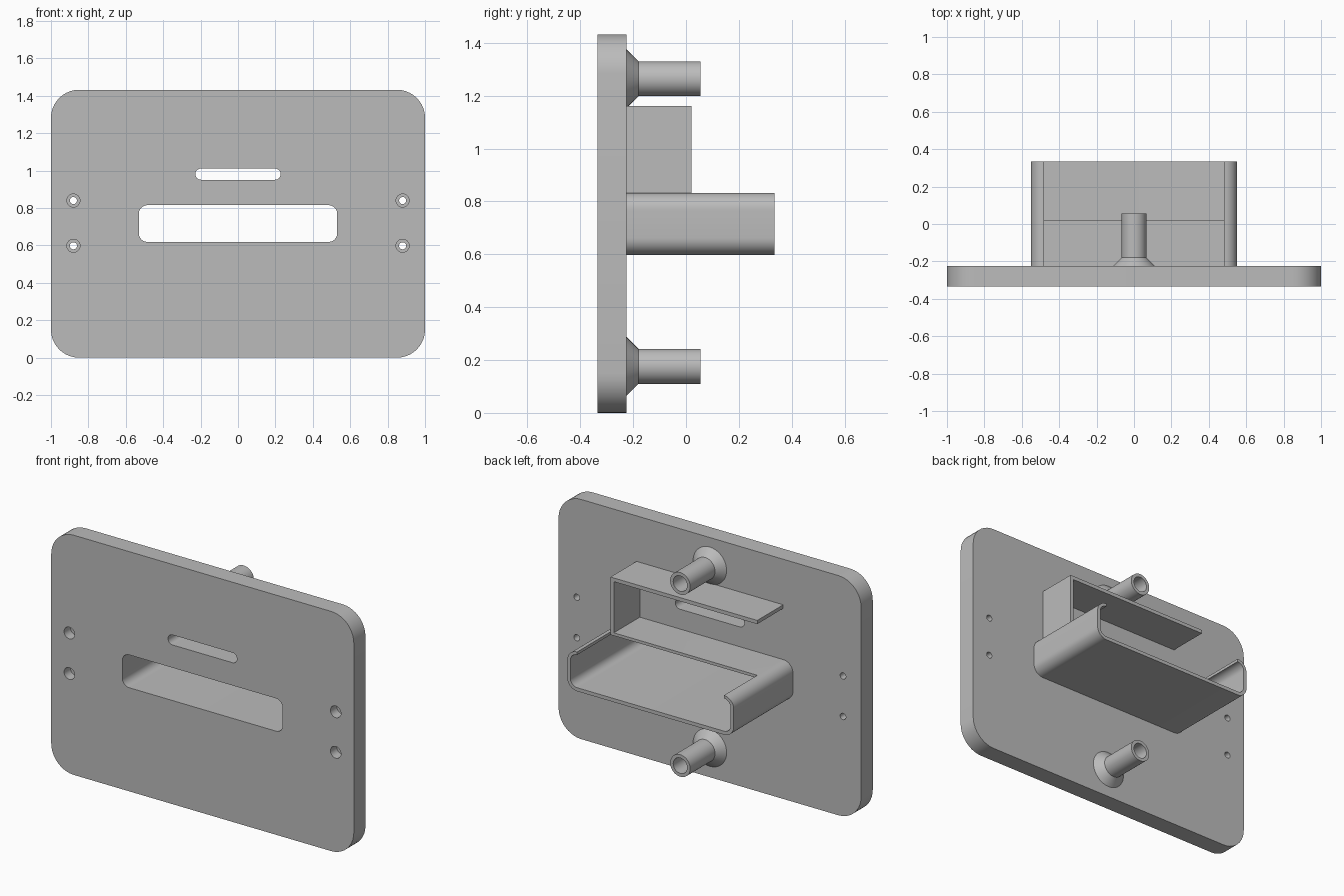
import bpy, bmesh
from math import cos, sin, pi

if "Cube" in bpy.data.objects:
    bpy.data.objects.remove(bpy.data.objects["Cube"], do_unlink=True)

grey = bpy.data.materials.new("plain grey")
grey.use_nodes = True
grey.diffuse_color = (0.5, 0.5, 0.5, 1)
grey.node_tree.nodes["Principled BSDF"].inputs["Base Color"].default_value = grey.diffuse_color

FRONT, BACK = -0.335, -0.225      # plate faces along y
BOX_END, TRAY_END = 0.02, 0.335   # rear ends of the shelf and the tray


def finish(bm, name):
    bmesh.ops.remove_doubles(bm, verts=bm.verts, dist=0.0005)
    bmesh.ops.recalc_face_normals(bm, faces=bm.faces)
    mesh = bpy.data.meshes.new(name)
    bm.to_mesh(mesh)
    bm.free()
    mesh.materials.append(grey)
    obj = bpy.data.objects.new(name, mesh)
    bpy.context.collection.objects.link(obj)
    return obj


def rounded(x, z, w, h, r, steps=10):
    """Rounded rectangle in the xz plane; a circle when r is half of w and h."""
    pts = []
    for q, (sx, sz) in enumerate([(1, 1), (-1, 1), (-1, -1), (1, -1)]):
        for i in range(steps + 1):
            a = (q + i / steps) * pi / 2
            p = (x + sx * (w / 2 - r) + r * cos(a), z + sz * (h / 2 - r) + r * sin(a))
            if not pts or abs(p[0] - pts[-1][0]) + abs(p[1] - pts[-1][1]) > 0.0005:
                pts.append(p)
    if abs(pts[0][0] - pts[-1][0]) + abs(pts[0][1] - pts[-1][1]) < 0.0005:
        pts.pop()
    return pts


def prism(name, outline, y0, y1):
    bm = bmesh.new()
    face = bm.faces.new([bm.verts.new((x, y0, z)) for x, z in outline])
    ext = bmesh.ops.extrude_face_region(bm, geom=[face], use_keep_orig=True)
    verts = [v for v in ext["geom"] if isinstance(v, bmesh.types.BMVert)]
    bmesh.ops.translate(bm, verts=verts, vec=(0, y1 - y0, 0))
    return finish(bm, name)


def lathe(name, profile, z, steps=40):
    """Turn a (radius, y) profile around the y axis at height z."""
    bm = bmesh.new()
    rings = [[bm.verts.new((r * cos(2 * pi * i / steps), y, z + r * sin(2 * pi * i / steps)))
              for i in range(steps)] for r, y in profile]
    for a, b in zip(rings, rings[1:]):
        for i in range(steps):
            j = (i + 1) % steps
            bm.faces.new((a[i], a[j], b[j], b[i]))
    return finish(bm, name)


def activate(obj):
    bpy.ops.object.select_all(action="DESELECT")
    obj.select_set(True)
    bpy.context.view_layer.objects.active = obj


def cut(obj, cutters):
    activate(obj)
    for c in cutters:
        mod = obj.modifiers.new("cut", "BOOLEAN")
        mod.operation, mod.solver, mod.object = "DIFFERENCE", "EXACT", c
        bpy.ops.object.modifier_apply(modifier=mod.name)
        bpy.data.objects.remove(c, do_unlink=True)


def slot_opening():
    return prism("cutter", rounded(0, 0.717, 1.06, 0.196, 0.045), -0.5, 0.5)


# Mounting plate with the two slots and four stepped screw holes
plate = prism("mounting_plate", rounded(0, 0.716, 2, 1.432, 0.15), FRONT, BACK)
cutters = [slot_opening(),
           prism("cutter", rounded(0, 0.981, 0.456, 0.06, 0.03), -0.5, 0)]
for x in (-0.88, 0.88):
    for z in (0.598, 0.84):
        cutters.append(prism("cutter", rounded(x, z, 0.07, 0.07, 0.035, 6), -0.5, -0.275))
        cutters.append(prism("cutter", rounded(x, z, 0.038, 0.038, 0.019, 6), -0.5, 0))
cut(plate, cutters)

# Tray sleeve behind the large slot, its top cut away toward the rear
tray = prism("tray_sleeve", rounded(0, 0.715, 1.1, 0.235, 0.065), BACK, TRAY_END)
top_gap = prism("cutter", rounded(0, 0.85, 0.97, 0.13, 0), BOX_END, 0.5)
cut(tray, [slot_opening(), top_gap])

# Shelf above the tray: a roof carried by one side wall
w, t, low, high = 0.485, 0.022, 0.831, 1.16
shelf = prism("shelf_bracket", [(w, low), (w, high), (-w, high), (-w, high - t),
                                (w - t, high - t), (w - t, low)], BACK, BOX_END)

# Hollow posts with flared feet
post = [(0.111, BACK), (0.066, -0.18), (0.066, 0.055), (0.046, 0.055), (0.046, BACK)]
posts = [lathe("upper_post", post, 1.264), lathe("lower_post", post, 0.176)]

for obj in [plate, tray, shelf] + posts:
    activate(obj)
    bpy.ops.object.shade_smooth_by_angle(angle=pi / 6)
